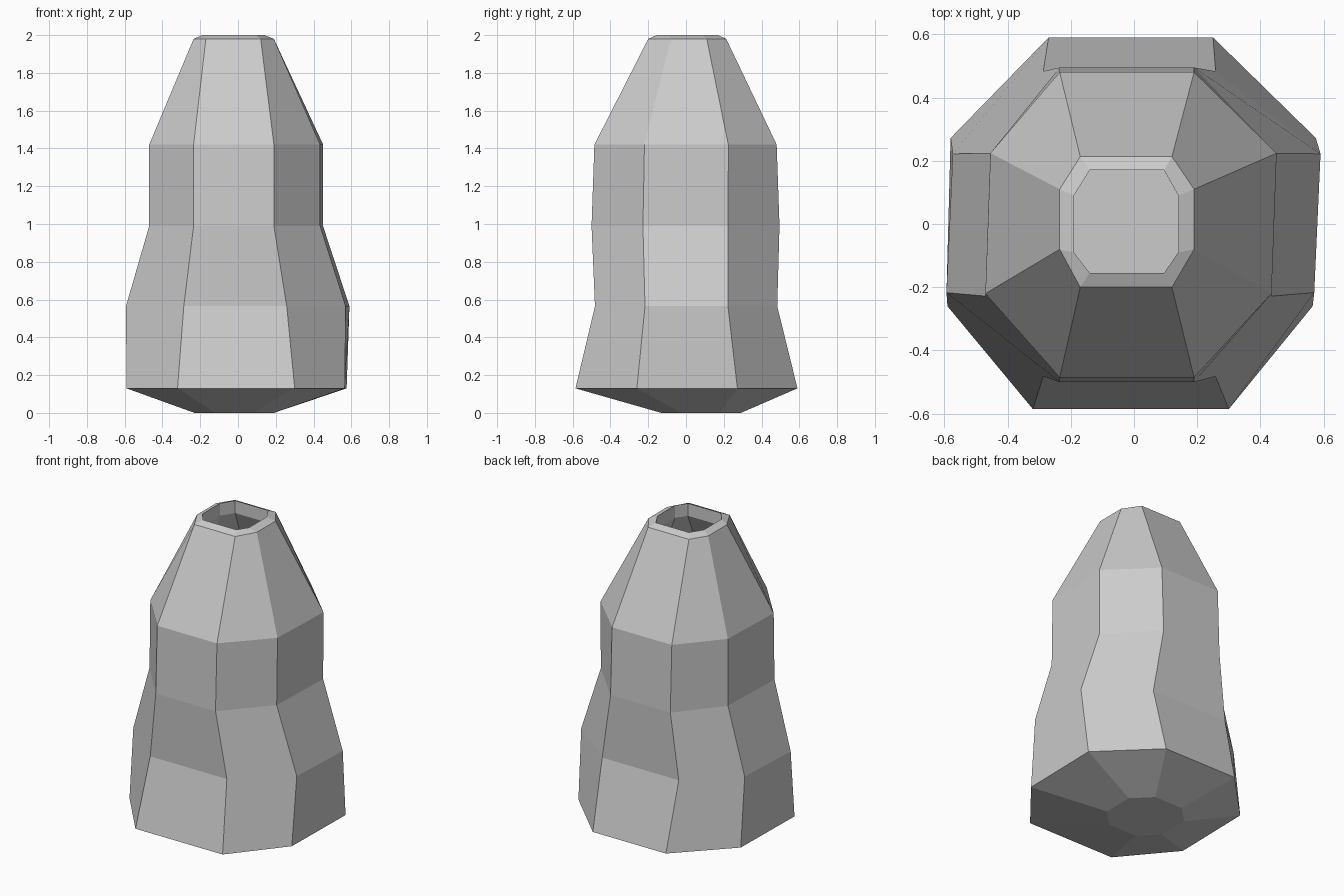
import bpy, bmesh
from mathutils import Vector

if "Cube" in bpy.data.objects:
    bpy.data.objects.remove(bpy.data.objects["Cube"])

# Each ring: z, left x, right x, front y, back y, front-face x pair, side-face y pair,
# skew of the back side corners, narrowing of the back face
RINGS = [
    (0.00, -0.23, 0.19, -0.13, 0.29, -0.12, 0.08, -0.02, 0.18, 0.0, 0.0),
    (0.13, -0.59, 0.565, -0.585, 0.59, -0.32, 0.30, -0.26, 0.272, 0.01, 0.05),
    (0.565, -0.593, 0.57, -0.482, 0.483, -0.287, 0.258, -0.217, 0.222, 0.02, 0.0),
    (0.99, -0.47, 0.435, -0.50, 0.495, -0.235, 0.19, -0.228, 0.223, 0.015, 0.0),
    (1.42, -0.47, 0.435, -0.485, 0.48, -0.235, 0.19, -0.22, 0.224, 0.016, 0.0),
    (1.98, -0.235, 0.19, -0.20, 0.213, -0.17, 0.12, -0.08, 0.11, 0.0, 0.0),
    (2.00, -0.19, 0.14, -0.155, 0.17, -0.14, 0.095, -0.09, 0.09, 0.0, 0.0),
]
WALL = 0.05


def octagon(ring):
    z, x0, x1, y0, y1, a, b, c, d, k, n = ring
    pts = [(a, y0), (b, y0), (x1, c), (x1 + k, d),
           (b - n, y1), (a + n, y1), (x0 + k, d), (x0, c)]
    return [Vector((x, y, z)) for x, y in pts]


def inset(pts, z, wall=WALL):
    """Shrink a ring towards its centre and move it to height z."""
    mid = sum(pts, Vector()) / len(pts)
    radius = sum((p - mid).length for p in pts) / len(pts)
    out = [mid + (p - mid) * (1 - wall / radius) for p in pts]
    return [Vector((p.x, p.y, z)) for p in out]


# Hollow faceted vessel: outer skin, bevelled lip, then the inner skin down to a flat floor
outer = [octagon(r) for r in RINGS]
inner = [inset(outer[6], 1.92, 0.0)]
inner += [inset(outer[i], RINGS[i][0]) for i in (4, 3, 2)]
inner.append(inset(outer[1], 0.16))

bm = bmesh.new()
loops = [[bm.verts.new(p) for p in ring] for ring in outer + inner]
for low, high in zip(loops, loops[1:]):
    for i in range(8):
        j = (i + 1) % 8
        bm.faces.new((low[i], low[j], high[j], high[i]))
bm.faces.new(loops[0][::-1])
bm.faces.new(loops[-1])
bmesh.ops.recalc_face_normals(bm, faces=bm.faces)

mesh = bpy.data.meshes.new("vessel")
bm.to_mesh(mesh)
bm.free()
vessel = bpy.data.objects.new("vessel", mesh)
bpy.context.collection.objects.link(vessel)
